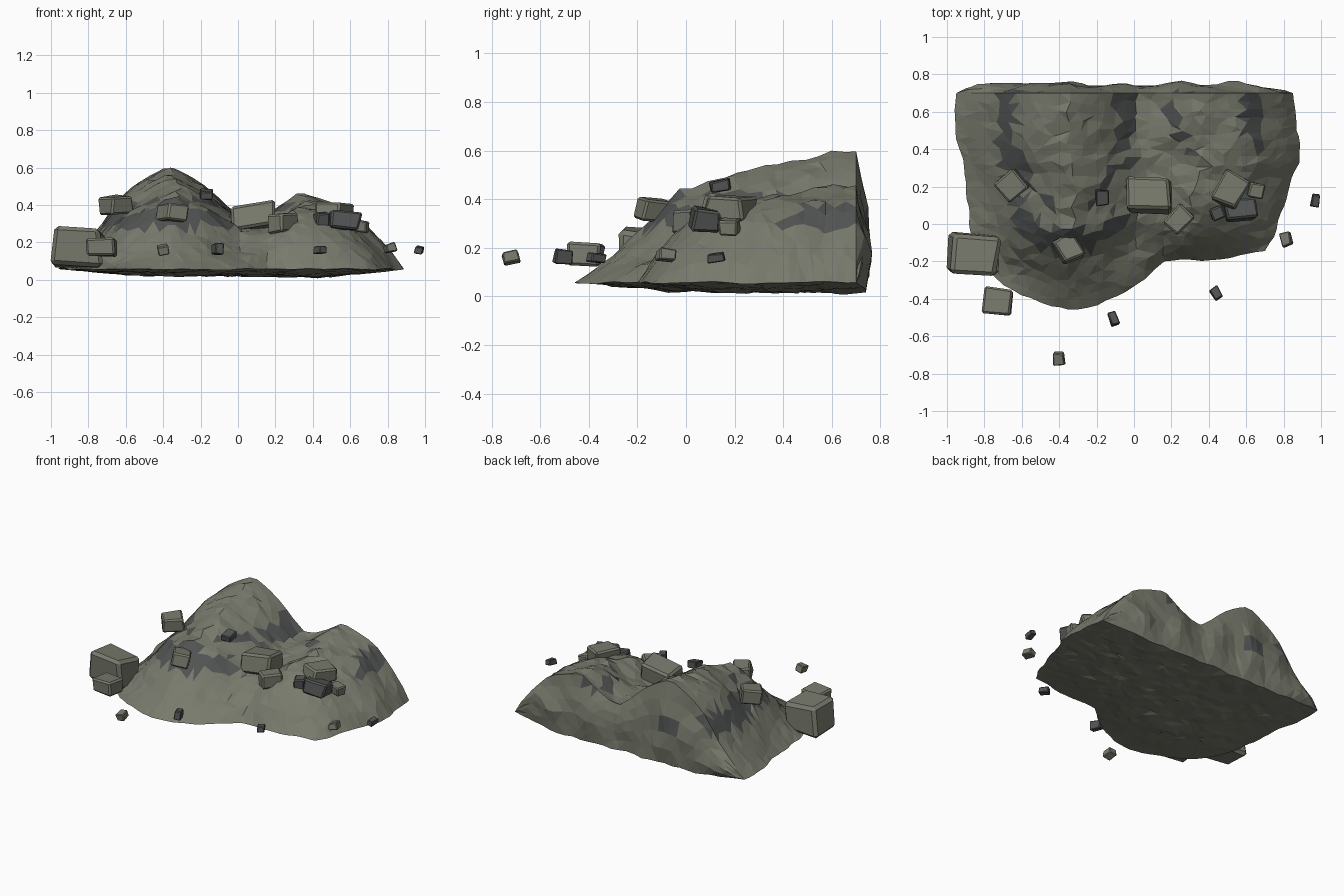
import bpy, bmesh, math, random
from mathutils import Vector, Euler, noise

if "Cube" in bpy.data.objects:
    bpy.data.objects.remove(bpy.data.objects["Cube"])

random.seed(7)


def material(name, col):
    m = bpy.data.materials.new(name)
    m.diffuse_color = (*col, 1)
    m.use_nodes = True
    m.node_tree.nodes["Principled BSDF"].inputs["Base Color"].default_value = m.diffuse_color
    return m


OLIVE = material("olive rock", (0.19, 0.195, 0.152))
SLATE = material("dark slate", (0.085, 0.09, 0.09))


def curve(pts, t):
    """Piecewise linear lookup."""
    if t <= pts[0][0]:
        return pts[0][1]
    for (a, p), (b, q) in zip(pts, pts[1:]):
        if t <= b:
            return p + (q - p) * (t - a) / (b - a)
    return pts[-1][1]


def make_object(name, bm, mats):
    me = bpy.data.meshes.new(name)
    bm.to_mesh(me)
    bm.free()
    for m in mats:
        me.materials.append(m)
    ob = bpy.data.objects.new(name, me)
    bpy.context.collection.objects.link(ob)
    return ob


# Mound outline and height profiles
FRONT_Y = [(0, -.22), (.06, -.32), (.13, -.38), (.23, -.43), (.31, -.46), (.4, -.43), (.49, -.38),
           (.56, -.3), (.63, -.2), (.72, -.2), (.93, -.17), (1, -.15)]
LEFT_X = [(0, -.8), (.22, -.88), (.6, -.91), (.78, -.96), (1, -.95)]
RIGHT_X = [(0, .71), (.2, .78), (.5, .85), (.57, .89), (.75, .87), (1, .85)]
RIDGE = [(-.95, .06), (-.86, .15), (-.75, .27), (-.65, .42), (-.6, .475), (-.5, .545), (-.37, .612),
         (-.28, .57), (-.2, .525), (-.1, .44), (.01, .33), (.1, .335), (.2, .385), (.33, .468),
         (.45, .435), (.58, .39), (.68, .29), (.78, .18), (.85, .06)]
RISE_LEFT = [(0, 0), (.14, .2), (.22, .37), (.31, .58), (.36, .69), (.57, .81), (.83, .96), (1, 1)]
RISE_RIGHT = [(0, 0), (.1, .35), (.2, .58), (.35, .77), (.6, .89), (1, 1)]
NU, NV, NW = 30, 21, 5
EDGE_Z = .057


def plan(u, v):
    l, r = curve(LEFT_X, v), curve(RIGHT_X, v)
    y0 = curve(FRONT_Y, u)
    return l + (r - l) * u, y0 + (.7 - y0) * v


def rim(p, i, j):
    """Ragged outline, the same for top and bottom."""
    if j < NV and (i in (0, NU) or j == 0):
        p.x += .02 * noise.noise(Vector((p.x * 8, p.y * 8, 1)))
        p.y += .022 * noise.noise(Vector((p.x * 8, p.y * 8, 5)))
        p.z += .012 * noise.noise(Vector((p.x * 6, p.y * 6, 2)))
    return p


def top_point(i, j, wob):
    u, v = i / NU, j / NV
    if 0 < i < NU and j > 0:
        u += wob[0] * .36 / NU
        if j < NV:
            v += wob[1] * .36 / NV
    x, y = plan(u, v)
    k = min(1, max(0, (u - .48) / .2))
    rise = curve(RISE_LEFT, v) * (1 - k) + curve(RISE_RIGHT, v) * k
    z = EDGE_Z + (curve(RIDGE, -.95 + 1.8 * u) - .06) * rise
    if 0 < i < NU and 0 < j < NV:
        side = min(1, j / 3, i / 2, (NU - i) / 2, .3 + (NV - j) / 4)
        z += side * (.03 * noise.noise(Vector((x * 5, y * 5, 3))) + random.uniform(-.007, .007))
    return rim(Vector((x, y, z)), i, j)


def bottom_point(i, j, wob):
    u, v = i / NU, j / NV
    x, y = plan(u, v)
    z = EDGE_Z
    if 0 < i < NU and j > 0:
        dip = min(1, 5 * u, 5 * (1 - u)) * min(1, 3 * v)
        z -= dip * (.027 + .012 * u)
        z += dip * (.012 * noise.noise(Vector((x * 7, y * 7, 9))) + random.uniform(-.006, .006))
        if j < NV:
            x += wob[0] * .018
            y += wob[1] * .018
        else:
            y += .04 * min(1, 6 * u, 6 * (1 - u))
    return rim(Vector((x, y, z)), i, j)


# Mound: the section runs over the top, down the back wall and back under
bm = bmesh.new()
cols = []
for i in range(NU + 1):
    rnd = lambda: (random.uniform(-1, 1), random.uniform(-1, 1))
    top = [top_point(i, j, rnd()) for j in range(NV + 1)]
    bot = [bottom_point(i, j, rnd()) for j in range(NV, -1, -1)]
    wall = []
    for k in range(1, NW):
        t = k / NW
        p = top[-1].lerp(bot[0], t)
        if 0 < i < NU:
            p.y += .025 * math.sin(math.pi * t) + .03 * noise.noise(p * 6)
            p.x += random.uniform(-.018, .018)
        wall.append(p)
    cols.append([bm.verts.new(p) for p in top + wall + bot])
n = len(cols[0])
for a, b in zip(cols, cols[1:]):
    for j in range(n - 1):
        bm.faces.new((a[j], b[j], b[j + 1], a[j + 1]))
bmesh.ops.remove_doubles(bm, verts=bm.verts, dist=.0008)
bmesh.ops.holes_fill(bm, edges=[e for e in bm.edges if e.is_boundary], sides=0)
bmesh.ops.triangulate(bm, faces=bm.faces, quad_method='SHORT_EDGE')
bmesh.ops.recalc_face_normals(bm, faces=bm.faces)
# Dark slate band on the steep upper slopes
for f in bm.faces:
    c = f.calc_center_median()
    steep = 0 < f.normal.z < .81
    band = .285 + .03 * noise.noise(c * 5) < c.z < .425 + .03 * noise.noise(c * 6)
    back = c.y < .7 or noise.noise(c * 4) > .05
    if steep and band and back and (c.x < .08 or c.y > .35):
        f.material_index = 1
make_object("rubble_mound", bm, [OLIVE, SLATE])


def boulder(name, loc, size, turn, mat, tilt=6):
    """Chamfered, slightly skewed block."""
    bm = bmesh.new()
    bmesh.ops.create_cube(bm, size=1)
    for v in bm.verts:
        v.co += Vector([random.uniform(-.08, .08) for _ in range(3)])
        v.co = Vector([c * s for c, s in zip(v.co, size)])
    bmesh.ops.bevel(bm, geom=bm.edges[:], offset=min(size) * .11, segments=1,
                    profile=.5, affect='EDGES')
    bmesh.ops.recalc_face_normals(bm, faces=bm.faces)
    ob = make_object(name, bm, [mat])
    ob.location = loc
    ob.rotation_euler = Euler([math.radians(a) for a in
                               (random.uniform(-tilt, tilt), random.uniform(-tilt, tilt), turn)])


# Boulders resting on and around the mound
boulder("large_boulder", (-.855, -.16, .17), (.27, .21, .19), -4, OLIVE, 3)
boulder("corner_boulder", (-.73, -.41, .175), (.145, .135, .1), -5, OLIVE)
boulder("left_slope_boulder", (-.66, .21, .4), (.14, .13, .09), 38, OLIVE)
boulder("front_slope_boulder", (-.35, -.13, .355), (.115, .14, .085), 27, OLIVE)
boulder("valley_boulder", (.08, .155, .335), (.23, .17, .13), -3, OLIVE, 10)
boulder("centre_boulder", (.24, .02, .305), (.1, .14, .1), -42, OLIVE)
boulder("right_peak_boulder", (.52, .185, .365), (.14, .18, .1), -27, OLIVE)
boulder("dark_boulder", (.57, .075, .315), (.16, .11, .095), 6, SLATE, 10)
boulder("dark_small_boulder", (.445, .06, .315), (.08, .07, .09), 20, SLATE, 10)
boulder("right_small_boulder", (.655, .18, .285), (.085, .08, .065), -10, OLIVE)

# Loose stones
STONES = [(-.17, .14, .455, .065, .08, .045, SLATE), (.815, -.08, .17, .055, .075, .045, OLIVE),
          (.97, .125, .16, .042, .065, .035, SLATE), (.44, -.37, .16, .05, .065, .04, SLATE),
          (-.11, -.505, .165, .045, .07, .055, SLATE), (-.4, -.72, .16, .055, .07, .045, OLIVE)]
for k, (x, y, z, a, b, c, m) in enumerate(STONES):
    boulder(f"loose_stone_{k + 1}", (x, y, z), (a, b, c), (0, 12, -8, 30, 20, 0)[k], m, 14)
